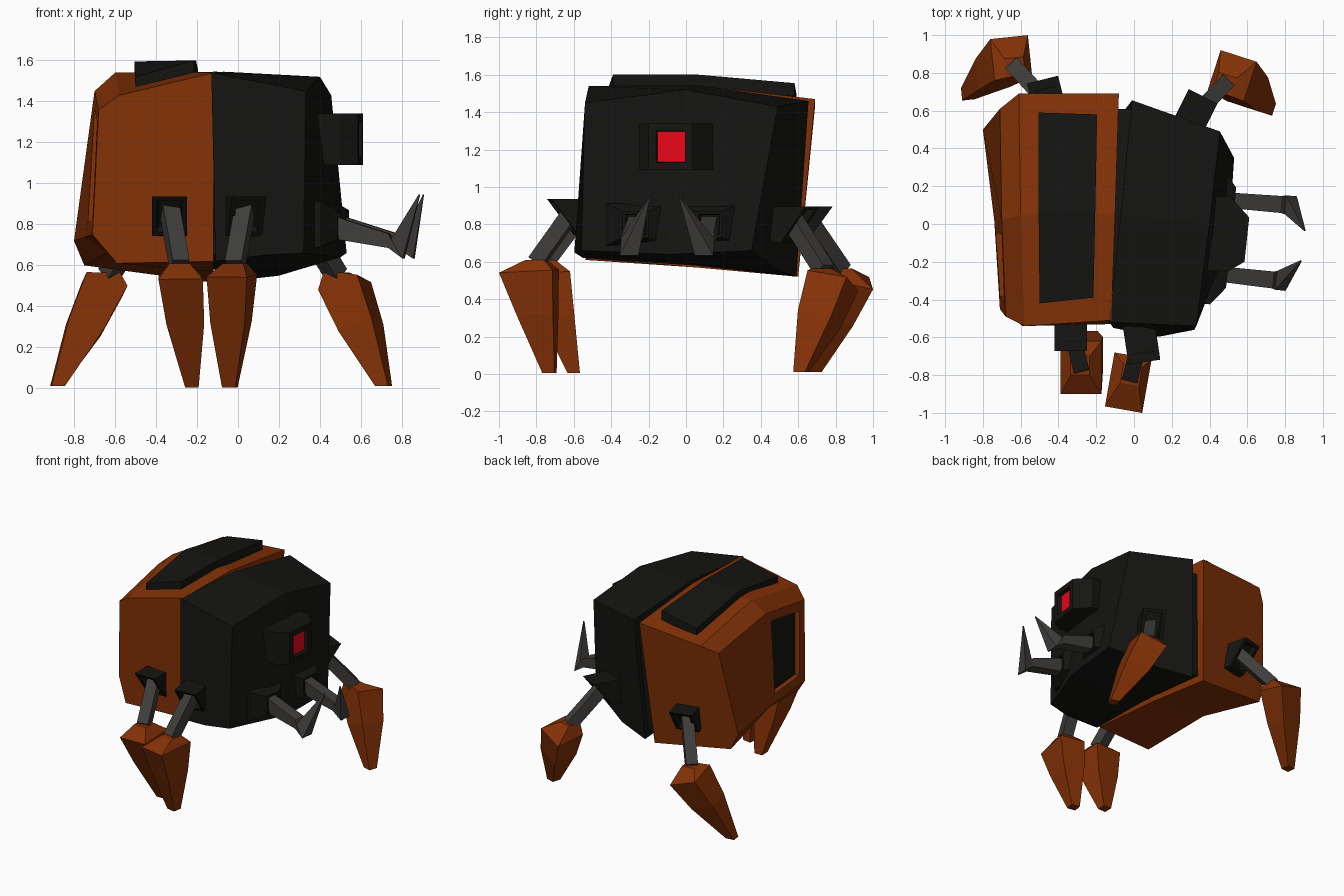
import bpy, bmesh
from math import radians
from mathutils import Vector, Matrix

if "Cube" in bpy.data.objects:
    bpy.data.objects.remove(bpy.data.objects["Cube"])


def material(name, rgb):
    m = bpy.data.materials.new(name)
    m.diffuse_color = (*rgb, 1)
    m.use_nodes = True
    m.node_tree.nodes["Principled BSDF"].inputs["Base Color"].default_value = m.diffuse_color
    return m


ORANGE = material("orange_paint", (0.23, 0.031, 0.002))
BLACK = material("black_armour", (0.007, 0.007, 0.006))
GREY = material("grey_metal", (0.050, 0.047, 0.044))
RED = material("red_lens", (0.82, 0.002, 0.010))


def loft(name, rings, mat, recess=None):
    """Skin matching rings; recess = (point, border, depth, material) sinks the nearest face."""
    bm = bmesh.new()
    loops = [[bm.verts.new(p) for p in r] for r in rings]
    n = len(loops[0])
    for a, b in zip(loops, loops[1:]):
        for i in range(n):
            bm.faces.new((a[i], a[(i + 1) % n], b[(i + 1) % n], b[i]))
    bm.faces.new(loops[0])
    bm.faces.new(loops[-1])
    bmesh.ops.recalc_face_normals(bm, faces=bm.faces)
    mats = [mat]
    if recess:
        point, border, depth, inner = recess
        f = min(bm.faces, key=lambda q: (q.calc_center_median() - Vector(point)).length)
        # flat border first, then a short step inwards
        bmesh.ops.inset_region(bm, faces=[f], thickness=border, use_even_offset=True)
        bmesh.ops.inset_region(bm, faces=[f], thickness=.004, depth=-depth, use_even_offset=True)
        mats.append(inner)
        f.material_index = 1
    me = bpy.data.meshes.new(name)
    bm.to_mesh(me)
    bm.free()
    ob = bpy.data.objects.new(name, me)
    for m in mats:
        me.materials.append(m)
    bpy.context.collection.objects.link(ob)
    return ob


def square(c, d, w, h, up=(0, 0, 1)):
    """Rectangle at c facing d, half sizes w (sideways) and h (up)."""
    c, d = Vector(c), Vector(d).normalized()
    s = d.cross(Vector(up)).normalized()
    u = s.cross(d)
    return [c - s * w - u * h, c + s * w - u * h, c + s * w + u * h, c - s * w + u * h]


# Rear body shell: three sections, black recessed panel on the back
loft("rear_body", [
    [(-.12, -.51, 1.54), (-.58, -.54, 1.43), (-.68, -.49, 1.36),
     (-.71, -.45, .75), (-.59, -.54, .61), (-.12, -.53, .62)],
    [(-.10, .05, 1.545), (-.60, .05, 1.54), (-.70, .02, 1.45),
     (-.74, .02, .74), (-.64, .02, .66), (-.12, .05, .57)],
    [(-.08, .69, 1.47), (-.61, .69, 1.43), (-.71, .61, 1.37),
     (-.80, .50, .72), (-.75, .52, .6), (-.15, .60, .52)],
], ORANGE, recess=((-.71, -.22, 1.07), .07, .035, BLACK))

# Neck filling the groove between the two shells
loft("neck", [
    [(x, -.45, 1.42), (x, .05, 1.46), (x, .61, 1.38), (x, .55, .58), (x, .05, .61), (x, -.47, .65)]
    for x in (-.2, .05)], BLACK)

# Head shell
loft("head", [
    [(-.13, -.52, 1.54), (.33, -.54, 1.45), (.32, -.56, .66), (.13, -.597, .65), (-.11, -.55, .62)],
    [(-.07, .05, 1.545), (.40, 0, 1.52), (.50, -.1, .64), (.25, -.05, .6), (-.08, .05, .58)],
    [(-.01, .655, 1.46), (.455, .49, 1.43), (.53, .35, .66), (.2, .5, .55), (-.06, .59, .52)],
], BLACK)

# Roof plate, bent in the middle
loft("roof_plate", [
    [(x0, y, z0 - .07), (x1, y1, z1 - .07), (x1, y1, z1), (x0, y, z0)]
    for x0, x1, y, y1, z0, z1 in [
        (-.50, -.215, -.42, -.39, 1.52, 1.60),
        (-.505, -.205, .07, .07, 1.595, 1.60),
        (-.505, -.195, .59, .58, 1.50, 1.555)]
], BLACK)

# Eye housing with sunken lens
loft("eye_housing", [
    [(.36, -.25, 1.09), (.42, .145, 1.09), (.42, .145, 1.34), (.36, -.25, 1.34)],
    [(.50, -.25, 1.09), (.51, .145, 1.09), (.51, .145, 1.34), (.50, -.25, 1.34)],
    [(.585, -.20, 1.09), (.61, .035, 1.09), (.61, .035, 1.34), (.585, -.20, 1.34)],
], BLACK, recess=((.6, -.08, 1.22), .04, .03, RED))

# Mandibles: tapered mount, straight arm, hooked claw
for side, base, elbow, tip in [
        ("near", (.41, -.26, .80), (.77, -.30, .70), (.885, -.195, .945)),
        ("far", (.45, .13, .80), (.82, .10, .70), (.905, -.035, .945))]:
    base, elbow, tip = Vector(base), Vector(elbow), Vector(tip)
    d = elbow - base
    d.z = 0
    d.normalize()
    loft(side + "_mandible_mount", [
        square(base - d * .08, d, .17, .12),
        square(base + d * .01, d, .165, .11),
        square(base + d * .085, d, .07, .07)], BLACK,
        recess=(base + d * .085, .015, .03, BLACK))
    loft(side + "_mandible", [
        square(base, d, .04, .06),
        square(base + d * .33 - Vector((0, 0, .08)), d, .045, .035),
        square(elbow + d * .01 - Vector((0, 0, .02)), d + Vector((0, 0, .6)), .05, .055),
        square(tip, tip - elbow, .003, .003, up=-d)], GREY)


# Legs: slanted socket on the body, thin rod, faceted foot
def leg(name, socket, out, knee, rim, half, tip, yaw, tilt, mid):
    socket, knee, out = Vector(socket), Vector(knee), Vector(out).normalized()
    face = socket + out * .03
    loft(name + "_socket", [
        square(socket - out * .14, out, .085, .095),
        square(face, out + Vector((0, 0, -.75)), .085, .12)], BLACK,
        recess=(face, .025, .04, BLACK))
    start = socket - out * .03 + Vector((0, 0, .04))
    d = knee - start
    loft(name + "_rod", [square(start, d, .042, .042), square(knee, d, .042, .042)], GREY)

    rim, tip = Vector(rim), Vector(tip)
    pull = tip - rim
    pull.z = 0
    pull.normalize()
    rot = Matrix.Rotation(radians(yaw), 3, 'Z')

    def section(c, w, l, k):
        pts = []
        for sx, sy in [(-1, -1), (1, -1), (1, 1), (-1, 1)]:
            o = rot @ Vector((sx * w, sy * l, 0))
            pts.append(c + o + Vector((0, 0, k * o.dot(pull))))
        return pts

    w, l = half
    loft(name + "_foot", [
        section(knee + Vector((0, 0, .01)), .05, .05, 0),
        section(rim, w, l, tilt),
        section(rim.lerp(tip, .42), w * .85, l * mid, tilt),
        section(tip, .033, .033, 0)], ORANGE)


leg("front_rear_leg", (-.335, -.57, .84), (0, -1, 0), (-.285, -.75, .60),
    (-.28, -.76, .54), (.108, .14), (-.225, -.60, .005), 0, .05, .68)
leg("front_head_leg", (.04, -.63, .84), (.15, -1, 0), (-.015, -.80, .60),
    (-.03, -.84, .55), (.10, .145), (-.04, -.73, .005), -10, .05, .68)
leg("back_rear_leg", (-.46, .665, .80), (-.25, 1, 0), (-.63, .83, .555),
    (-.65, .88, .51), (.10, .11), (-.88, .69, .012), 6, .4, .75)
leg("back_head_leg", (.32, .585, .80), (.5, 1, 0), (.48, .74, .555),
    (.52, .785, .50), (.10, .11), (.71, .615, .012), -18, .4, .85)
